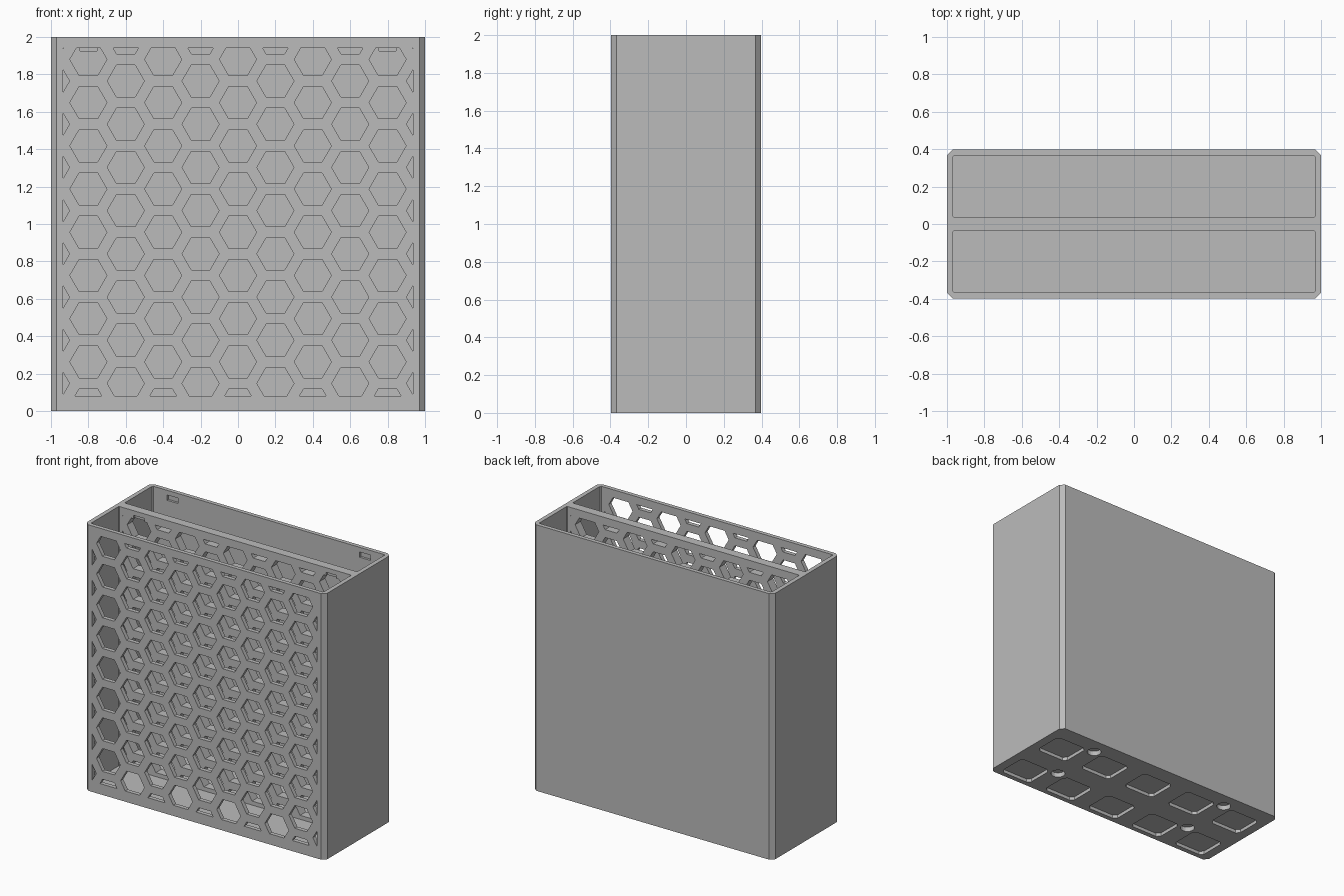
import bpy
import bmesh
import math
from mathutils import Vector

cube = bpy.data.objects.get("Cube")
if cube:
    bpy.data.objects.remove(cube, do_unlink=True)

HX, HY, H = 1.0, 0.397, 2.0      # outer half sizes and height
IX, IY, DIV = 0.967, 0.366, 0.034  # inner half sizes, half divider
FLOOR = 0.05


def prism(bm, outline, along):
    """Closed prism from a flat outline pushed along a vector."""
    low = [bm.verts.new(p) for p in outline]
    top = [bm.verts.new(Vector(p) + Vector(along)) for p in outline]
    bm.faces.new(low)
    bm.faces.new(top)
    n = len(low)
    for i in range(n):
        j = (i + 1) % n
        bm.faces.new((low[i], low[j], top[j], top[i]))


def cut_corner_rect(cx, cy, hx, hy, c, z):
    """Rectangle outline with cut corners, lying flat at height z."""
    pts = []
    for sx, sy in ((1, 1), (-1, 1), (-1, -1), (1, -1)):
        a = (cx + sx * hx, cy + sy * (hy - c), z)
        b = (cx + sx * (hx - c), cy + sy * hy, z)
        pts += [a, b] if sx * sy > 0 else [b, a]
    return pts


def make_object(name, bm):
    bmesh.ops.recalc_face_normals(bm, faces=bm.faces)
    mesh = bpy.data.meshes.new(name)
    bm.to_mesh(mesh)
    bm.free()
    obj = bpy.data.objects.new(name, mesh)
    bpy.context.collection.objects.link(obj)
    return obj


# Outer block with cut upright corners
bm = bmesh.new()
prism(bm, cut_corner_rect(0, 0, HX, HY, 0.03, 0), (0, 0, H))
case = make_object("two_slot_case", bm)
cutters = []

# Two open compartments on either side of the divider
bm = bmesh.new()
for side in (-1, 1):
    mid, half = side * (IY + DIV) / 2, (IY - DIV) / 2
    prism(bm, cut_corner_rect(0, mid, IX, half, 0.006, FLOOR), (0, 0, H))
cutters.append(make_object("compartment_cutter", bm))

# Honeycomb openings through the front wall and divider, trimmed to a border
bm = bmesh.new()
R, STEP_X, STEP_Z = 0.099, 0.2, 0.231
for col in range(-5, 6):
    shift = STEP_Z / 2 if col % 2 else 0
    for row in range(10):
        cx, cz = col * STEP_X, 0.032 + shift + row * STEP_Z
        bm.faces.new([bm.verts.new((cx + R * math.cos(k * math.pi / 3), -0.5,
                                    cz + R * math.sin(k * math.pi / 3)))
                      for k in range(6)])
for co, no in (((0.935, 0, 0), (1, 0, 0)), ((-0.935, 0, 0), (-1, 0, 0)),
               ((0, 0, 1.94), (0, 0, 1)), ((0, 0, 0.08), (0, 0, -1))):
    bmesh.ops.bisect_plane(bm, geom=bm.verts[:] + bm.edges[:] + bm.faces[:],
                           plane_co=co, plane_no=no, clear_outer=True)
outlines = [[v.co.copy() for v in f.verts] for f in bm.faces]
bm.free()
bm = bmesh.new()
for outline in outlines:
    prism(bm, outline, (0, 0.7, 0))
cutters.append(make_object("honeycomb_cutter", bm))

# Shallow catch slots near the rim, in the back wall and the divider
bm = bmesh.new()
for x in (-0.8, 0.8):
    for face_y in (IY, -DIV):
        rect = [(x + sx * 0.045, face_y - 0.02, 1.945 + sz * 0.02)
                for sx, sz in ((-1, -1), (1, -1), (1, 1), (-1, 1))]
        prism(bm, rect, (0, 0.037, 0))
cutters.append(make_object("catch_slot_cutter", bm))

# Underside: two rows of block recesses and four round recesses
bm = bmesh.new()
for row_y in (-0.245, 0.155):
    for i in range(-2, 3):
        prism(bm, cut_corner_rect(i * 0.4, row_y, 0.13, 0.115, 0.025, -0.02),
              (0, 0, 0.045))
    for x in (-0.6, 0.6):
        ring = [(x + 0.05 * math.cos(k * math.pi / 12),
                 row_y + 0.12 + 0.05 * math.sin(k * math.pi / 12), -0.02)
                for k in range(24)]
        prism(bm, ring, (0, 0, 0.055))
cutters.append(make_object("underside_cutter", bm))

# Cut everything, keep the finished mesh and drop the cutters
for cutter in cutters:
    cutter.hide_render = True
    mod = case.modifiers.new(cutter.name, "BOOLEAN")
    mod.operation = "DIFFERENCE"
    mod.solver = "EXACT"
    mod.object = cutter
bpy.context.view_layer.update()
depsgraph = bpy.context.evaluated_depsgraph_get()
finished = bpy.data.meshes.new_from_object(case.evaluated_get(depsgraph))
case.modifiers.clear()
case.data = finished
for cutter in cutters:
    bpy.data.objects.remove(cutter, do_unlink=True)

# Plain grey plastic
GREY = (0.5, 0.5, 0.5, 1)
mat = bpy.data.materials.new("grey_plastic")
mat.use_nodes = True
mat.diffuse_color = GREY
mat.node_tree.nodes["Principled BSDF"].inputs["Base Color"].default_value = GREY
case.data.materials.clear()
case.data.materials.append(mat)
for poly in case.data.polygons:
    poly.use_smooth = False
    poly.material_index = 0
